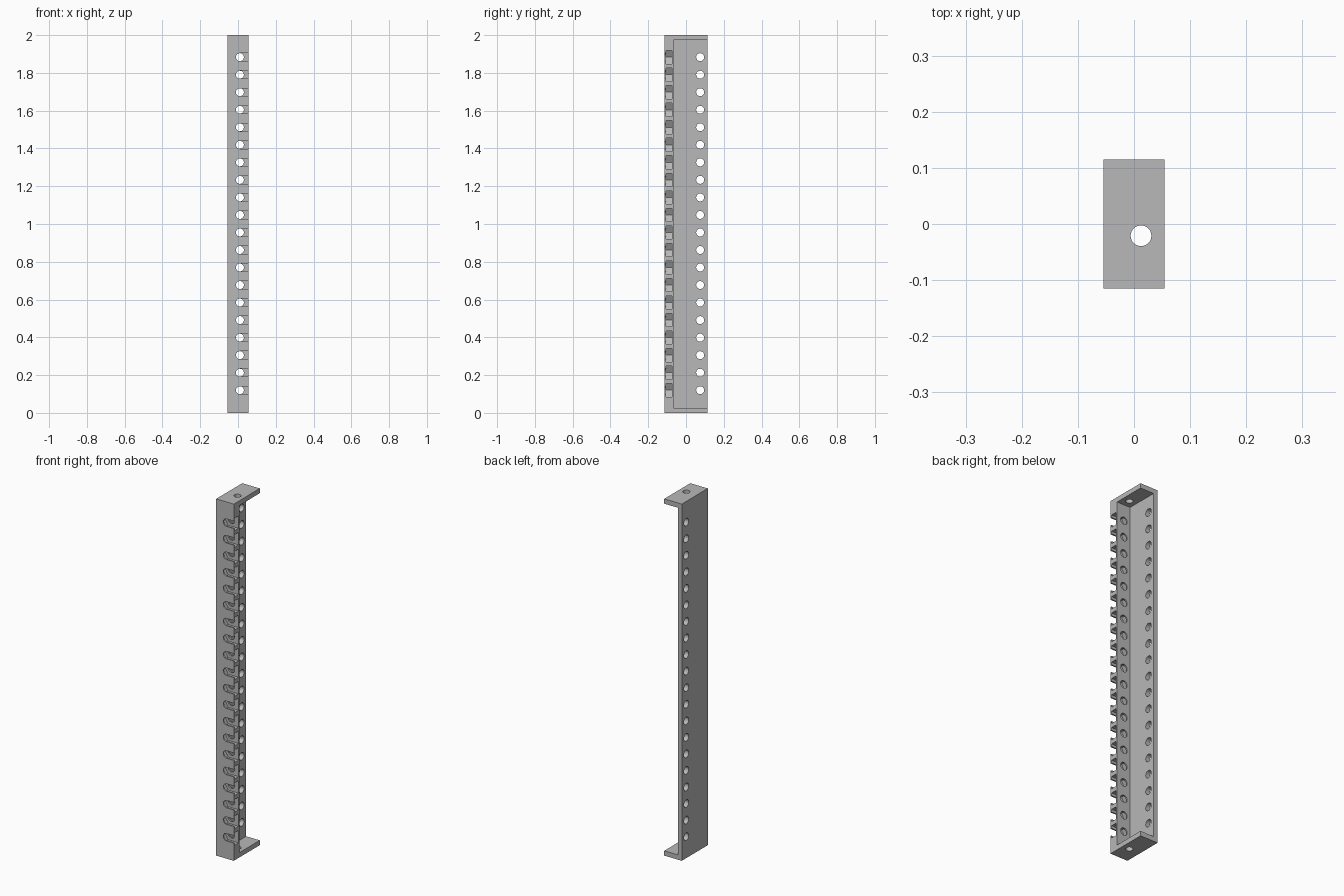
import bpy, bmesh, math

cube = bpy.data.objects.get("Cube")
if cube:
    bpy.data.objects.remove(cube, do_unlink=True)

# Main dimensions
HX, HY, H = 0.0545, 0.115, 2.0
WALL, FLANGE, FRONT = 0.025, 0.027, 0.05
COUNT, FIRST, PITCH = 20, 0.12, 0.0928
HOLE_X, HOLE_R, NUT_R = 0.01, 0.021, 0.0404
heights = [FIRST + i * PITCH for i in range(COUNT)]

grey = bpy.data.materials.new("plain grey")
grey.use_nodes = True
grey.diffuse_color = (0.48, 0.48, 0.48, 1)
grey.node_tree.nodes["Principled BSDF"].inputs["Base Color"].default_value = (0.48, 0.48, 0.48, 1)


def arc(cx, cy, r, n, start=0.0, sweep=2 * math.pi, closed=True):
    steps = n if closed else n - 1
    return [(cx + r * math.cos(start + sweep * i / steps),
             cy + r * math.sin(start + sweep * i / steps)) for i in range(n)]


def rect(x0, x1, y0, y1):
    return [(x0, y0), (x1, y0), (x1, y1), (x0, y1)]


def add_prism(bm, outline, axis, lo, hi):
    """Extrude a 2D outline along one axis."""
    place = {"x": lambda a, b, t: (t, a, b),
             "y": lambda a, b, t: (a, t, b),
             "z": lambda a, b, t: (a, b, t)}[axis]
    low = [bm.verts.new(place(a, b, lo)) for a, b in outline]
    high = [bm.verts.new(place(a, b, hi)) for a, b in outline]
    bm.faces.new(low)
    bm.faces.new(high)
    for i in range(len(outline)):
        j = (i + 1) % len(outline)
        bm.faces.new((low[i], low[j], high[j], high[i]))


def make(name, prisms):
    bm = bmesh.new()
    for p in prisms:
        add_prism(bm, *p)
    bmesh.ops.recalc_face_normals(bm, faces=bm.faces)
    mesh = bpy.data.meshes.new(name)
    bm.to_mesh(mesh)
    bm.free()
    mesh.materials.append(grey)
    ob = bpy.data.objects.new(name, mesh)
    bpy.context.collection.objects.link(ob)
    return ob


# Solid bar, then everything is cut from it
rail = make("slotted_rail", [(rect(-HX, HX, -HY, HY), "z", 0, H)])

# Channel open to the left side and the back
cavity = [(rect(-HX + WALL, HX + 0.1, -HY + FRONT, HY + 0.1), "z", FLANGE, H - FLANGE)]

# Row of holes through the side wall, one hole through each end flange
holes = [(arc(0.075, z, HOLE_R, 32), "x", -HX - 0.03, -HX + WALL + 0.015) for z in heights]
holes += [(arc(0.0125, -0.021, 0.0185, 32), "z", lo, lo + 0.08) for lo in (-0.04, H - 0.04)]

# Hexagonal nut pockets that slide in from the side
pockets = []
for z in heights:
    hexagon = arc(HOLE_X, z, NUT_R, 5, math.pi / 3, 4 * math.pi / 3, False)[:5]
    top, bottom = hexagon[0], hexagon[-1]
    outline = [top, *hexagon[1:-1], bottom, (HX + 0.05, bottom[1]), (HX + 0.05, top[1])]
    pockets.append((outline, "y", -HY + 0.008, -HY + 0.042))

# Round-ended slots through the thin front lip
slots = []
for z in heights:
    end = arc(HOLE_X, z, HOLE_R, 17, math.pi / 2, math.pi, False)
    outline = end + [(HX + 0.05, z - HOLE_R), (HX + 0.05, z + HOLE_R)]
    slots.append((outline, "y", -HY - 0.02, -HY + 0.025))

# Bolt holes from the pockets into the channel
bolts = [(arc(HOLE_X, z, HOLE_R, 32), "y", -HY + 0.025, -HY + FRONT + 0.02) for z in heights]

bpy.context.view_layer.objects.active = rail
for name, prisms in (("channel", cavity), ("holes", holes), ("pockets", pockets),
                     ("slots", slots), ("bolt_holes", bolts)):
    cutter = make(name + "_cutter", prisms)
    cutter.hide_render = True
    mod = rail.modifiers.new(name, "BOOLEAN")
    mod.operation = "DIFFERENCE"
    mod.solver = "EXACT"
    mod.object = cutter
    bpy.ops.object.modifier_apply(modifier=mod.name)
    bpy.data.objects.remove(cutter, do_unlink=True)

# Smooth hole walls, sharp edges elsewhere
for ob in bpy.context.selected_objects:
    ob.select_set(False)
rail.select_set(True)
bpy.ops.object.shade_smooth_by_angle(angle=math.radians(30))
